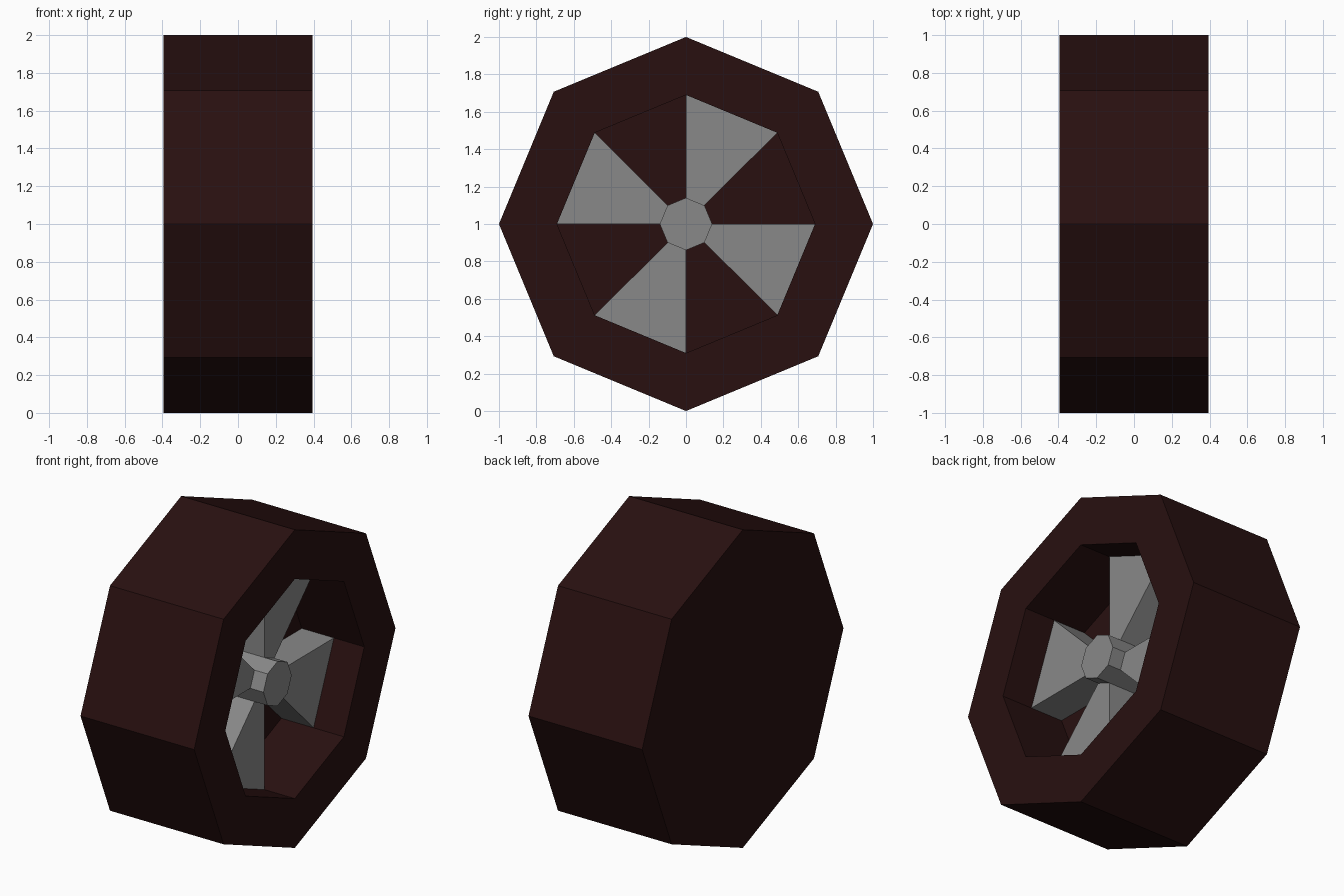
import bpy, math

if "Cube" in bpy.data.objects:
    bpy.data.objects.remove(bpy.data.objects["Cube"])

SIDES = 8
X_BACK, X_FLOOR, X_SPOKE, X_HUB, X_RIM = -0.395, -0.04, 0.184, 0.275, 0.395
R_TYRE, R_RECESS, R_HUB = 1.0, 0.69, 0.14


def material(name, rgb):
    m = bpy.data.materials.new(name)
    m.diffuse_color = (*rgb, 1)
    m.use_nodes = True
    m.node_tree.nodes["Principled BSDF"].inputs["Base Color"].default_value = m.diffuse_color
    return m


def point(x, r, i):
    a = math.radians(45 * i)
    return (x, r * math.cos(a), 1 + r * math.sin(a))


def make(name, verts, faces, mat):
    me = bpy.data.meshes.new(name)
    me.from_pydata(verts, [], faces)
    me.materials.append(mat)
    ob = bpy.data.objects.new(name, me)
    bpy.context.collection.objects.link(ob)
    return ob


def lathe(name, profile, mat, cap_start=True):
    """Eight-sided turned shape about the wheel axle from (x, radius) pairs."""
    verts = [point(x, r, i) for x, r in profile for i in range(SIDES)]
    faces = []
    for k in range(len(profile) - 1):
        for i in range(SIDES):
            j = (i + 1) % SIDES
            a, b = k * SIDES, (k + 1) * SIDES
            faces.append((a + i, a + j, b + j, b + i))
    if cap_start:
        faces.append(tuple(reversed(range(SIDES))))
    last = (len(profile) - 1) * SIDES
    faces.append(tuple(last + i for i in range(SIDES)))
    return make(name, verts, faces, mat)


tyre_red = material("dark_red", (0.021, 0.005, 0.005))
grey = material("grey", (0.25, 0.25, 0.25))

# Tyre: closed back, flat front rim, recess with a floor
lathe("tyre", [(X_BACK, R_TYRE), (X_RIM, R_TYRE),
               (X_RIM, R_RECESS), (X_FLOOR, R_RECESS)], tyre_red)

# Hub standing on the recess floor
lathe("hub", [(X_FLOOR, R_HUB), (X_SPOKE, R_HUB), (X_HUB, R_HUB)], grey, cap_start=False)

# Four wedge spokes, one in every other eighth of the recess
for n, i in enumerate((1, 3, 5, 7)):
    verts = [point(x, r, k) for x in (X_FLOOR, X_SPOKE)
             for r, k in ((R_HUB, i), (R_RECESS, i), (R_RECESS, i + 1), (R_HUB, i + 1))]
    faces = [(4, 5, 6, 7), (0, 1, 5, 4), (2, 3, 7, 6)]
    make(f"spoke_{n + 1}", verts, faces, grey)
